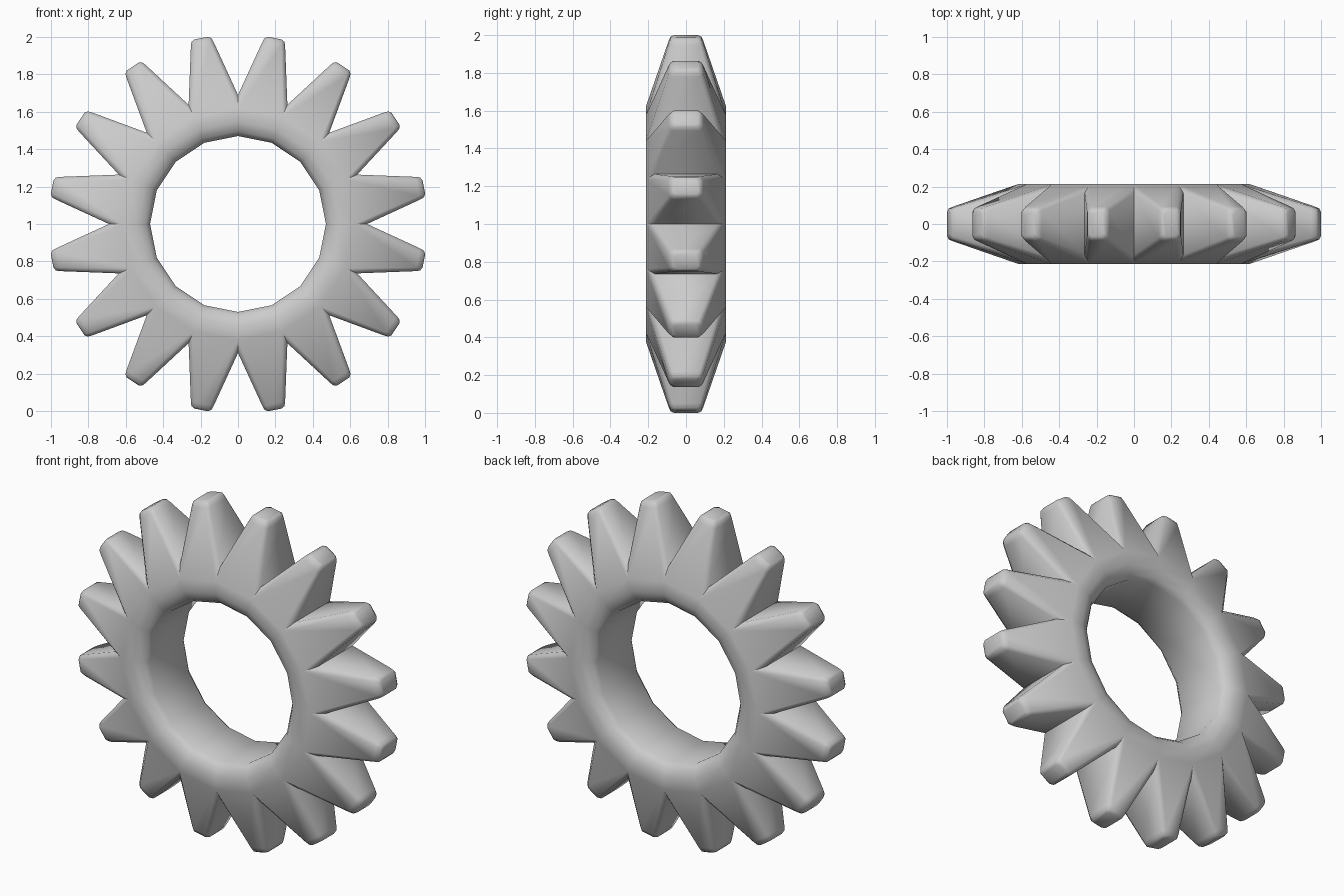
import bpy, bmesh, math

if "Cube" in bpy.data.objects:
    bpy.data.objects.remove(bpy.data.objects["Cube"])

N = 16
STEP = 2 * math.pi / N
bm = bmesh.new()


def vert(r, w, y, ang):
    """Point at radius r, sideways offset w, depth y, turned by ang about the hub."""
    s, c = math.sin(ang), math.cos(ang)
    return bm.verts.new((r * s + w * c, y, 1 + r * c - w * s))


# Ring cross-section (radius, y): outer front round the bore to outer back
half = [(0.69, 0.165), (0.62, 0.213), (0.545, 0.213), (0.495, 0.192), (0.47, 0.16)]
profile = half + [(r, -y) for r, y in reversed(half)]
rings = [[vert(r, 0, y, i * STEP) for r, y in profile] for i in range(N)]

for i in range(N):
    a, b = rings[i], rings[(i + 1) % N]
    # Ring sides and bore (the outer strips are the tooth base)
    for j in range(1, len(profile) - 2):
        bm.faces.new((a[j], a[j + 1], b[j + 1], b[j]))

    # Tapered tooth with a chamfered, blunt tip
    base = [a[1], a[0], a[-1], a[-2], b[-2], b[-1], b[0], b[1]]
    ang = (i + 0.5) * STEP
    loops = [base]
    for r, w1, w2, y1, y2 in ((0.98, 0.042, 0.062, 0.092, 0.072),
                              (1.003, 0.036, 0.054, 0.082, 0.064),
                              (1.013, 0.027, 0.038, 0.066, 0.05)):
        side = [(w1, y1), (w2, y2), (w2, -y2), (w1, -y1)]
        pts = [(-w, y) for w, y in side] + [(w, y) for w, y in reversed(side)]
        loops.append([vert(r, w, y, ang) for w, y in pts])
    for lo, hi in zip(loops, loops[1:]):
        for k in range(8):
            m = (k + 1) % 8
            bm.faces.new((lo[k], lo[m], hi[m], hi[k]))
    bm.faces.new(loops[-1])

bmesh.ops.recalc_face_normals(bm, faces=bm.faces)
mesh = bpy.data.meshes.new("toothed_ring")
bm.to_mesh(mesh)
bm.free()
obj = bpy.data.objects.new("toothed_ring", mesh)
bpy.context.collection.objects.link(obj)
bpy.context.view_layer.objects.active = obj
obj.select_set(True)
bpy.ops.object.shade_smooth_by_angle(angle=math.radians(50))
